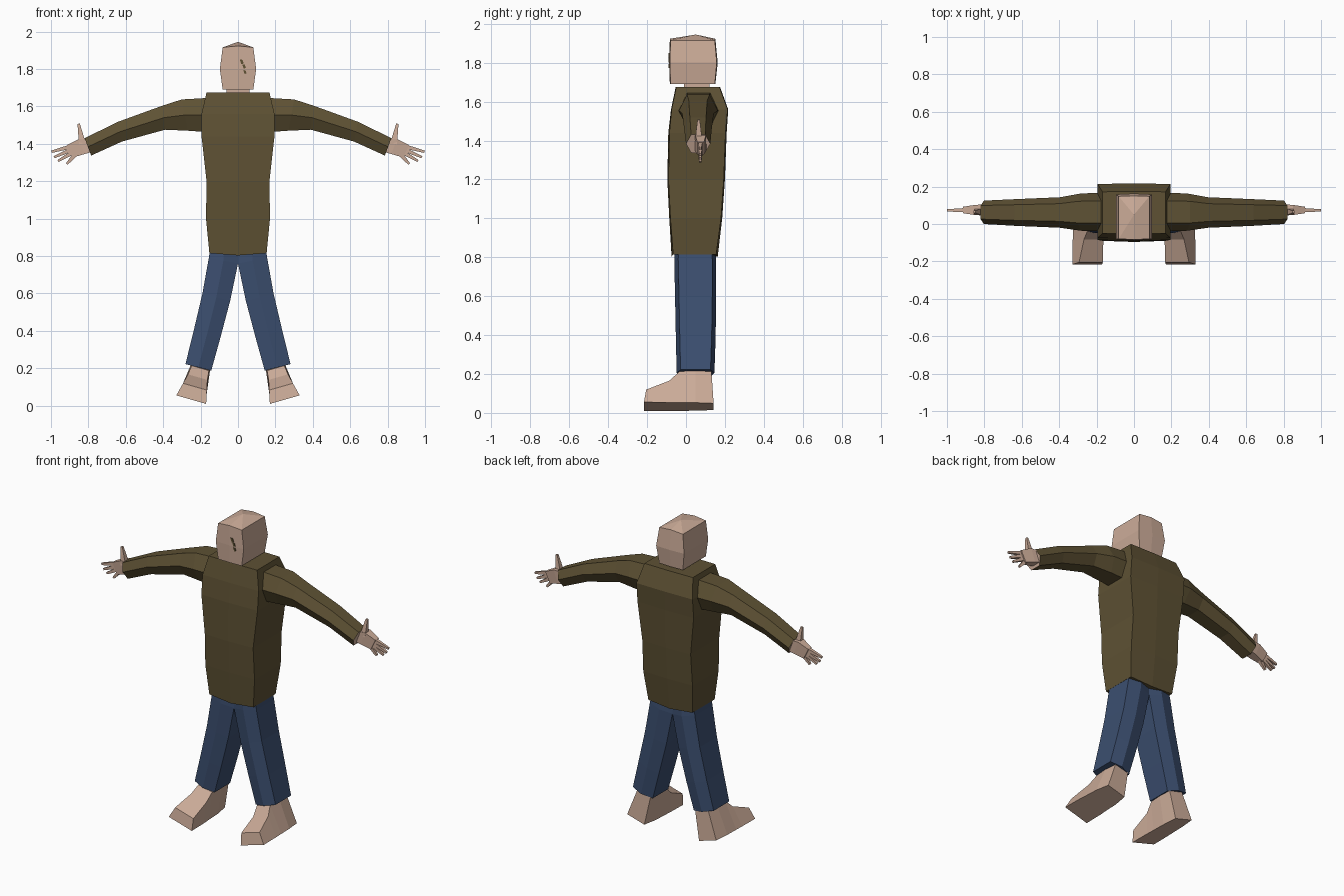
import bpy, bmesh
from math import radians, sin, cos
from mathutils import Vector

if "Cube" in bpy.data.objects:
    bpy.data.objects.remove(bpy.data.objects["Cube"])


def colour(name, rgb):
    m = bpy.data.materials.new(name)
    m.diffuse_color = (*rgb, 1)
    m.use_nodes = True
    m.node_tree.nodes["Principled BSDF"].inputs["Base Color"].default_value = m.diffuse_color
    return m


SKIN = colour("skin", (0.60, 0.41, 0.315))
OLIVE = colour("olive cloth", (0.112, 0.083, 0.034))
BLUE = colour("blue denim", (0.044, 0.077, 0.16))


def loft(bm, rings):
    """Skin a list of equal-length point rings and close both ends."""
    loops = [[bm.verts.new(p) for p in r] for r in rings]
    n = len(loops[0])
    for a, b in zip(loops, loops[1:]):
        for i in range(n):
            j = (i + 1) % n
            bm.faces.new((a[i], a[j], b[j], b[i]))
    bm.faces.new(loops[0][::-1])
    return bm.faces.new(loops[-1])


def finish(bm, name, mats, mirror=False):
    bmesh.ops.recalc_face_normals(bm, faces=bm.faces[:])
    me = bpy.data.meshes.new(name)
    bm.to_mesh(me)
    bm.free()
    ob = bpy.data.objects.new(name, me)
    bpy.context.collection.objects.link(ob)
    for m in mats:
        me.materials.append(m)
    if mirror:
        ob.modifiers.new("mirror", 'MIRROR')
    return ob


def body_ring(z, w, y0, y1, bulge=0.0, dip=0.0):
    """Six-sided ring with a slight ridge at front and back centre."""
    return [(-w, y0, z), (0, y0 - bulge, z - dip), (w, y0, z),
            (w, y1, z), (0, y1 + bulge, z - dip), (-w, y1, z)]


# Jacket body
bm = bmesh.new()
loft(bm, [body_ring(0.815, 0.153, -0.066, 0.155, 0.008, 0.012),
          body_ring(1.00, 0.171, -0.080, 0.180, 0.006),
          body_ring(1.20, 0.168, -0.090, 0.194, 0.006),
          body_ring(1.44, 0.195, -0.085, 0.203, 0.006),
          body_ring(1.56, 0.195, -0.074, 0.214, 0.003),
          body_ring(1.675, 0.168, -0.05, 0.172, 0.003)])
finish(bm, "jacket_body", [OLIVE])

# Neck
bm = bmesh.new()
loft(bm, [body_ring(1.64, 0.062, -0.01, 0.12), body_ring(1.72, 0.062, -0.01, 0.12)])
finish(bm, "neck", [SKIN])

# Head, with a low peaked crown
bm = bmesh.new()
top = loft(bm, [body_ring(1.69, 0.082, -0.08, 0.148, 0.003),
                body_ring(1.80, 0.097, -0.082, 0.158, 0.005),
                body_ring(1.915, 0.082, -0.08, 0.148, 0.003, -0.008)])
bmesh.ops.poke(bm, faces=[top])
bm.verts.ensure_lookup_table()
bm.verts[-1].co = (0, 0.05, 1.945)
finish(bm, "head", [SKIN])

# Small dark marks on the face
bm = bmesh.new()
for x, z, s in ((0.02, 1.84, 0.011), (0.032, 1.815, 0.010), (0.037, 1.785, 0.009)):
    loft(bm, [[(x - s, y, z + s), (x - s * 0.2, y, z - s * 1.4),
               (x + s, y, z - s), (x + s * 0.4, y, z + s * 0.8)]
              for y in (-0.089, -0.083)])
finish(bm, "face_marks", [OLIVE])

# Sleeves: six-sided rings from shoulder to cuff, the cuff end closed in skin
bm = bmesh.new()
rings = []
for xt, zt, xb, zb, y0, y1 in ((0.16, 1.645, 0.16, 1.462, -0.038, 0.168),
                               (0.30, 1.637, 0.27, 1.470, -0.036, 0.163),
                               (0.40, 1.605, 0.39, 1.475, -0.02, 0.143),
                               (0.64, 1.518, 0.62, 1.412, -0.01, 0.133),
                               (0.82, 1.430, 0.785, 1.337, 0.0, 0.125)):
    yc, h = (y0 + y1) / 2, (y1 - y0) * 0.29
    xm, zm = (xt + xb) / 2, (zt + zb) / 2
    rings.append([(xt, yc - h, zt), (xt, yc + h, zt), (xm, y1, zm),
                  (xb, yc + h, zb), (xb, yc - h, zb), (xm, y0, zm)])
loft(bm, rings).material_index = 1
finish(bm, "sleeves", [OLIVE, SKIN], mirror=True)


# Hands: flat palm, four fingers and a raised thumb
def finger(bm, a, b, r0, r1):
    """Tapered square finger between (x, y, z) points a and b."""
    a, b = Vector(a), Vector(b)
    side = Vector((0, 1, 0))
    up = (b - a).normalized().cross(side)
    loft(bm, [[p + (side * i + up * j) * r
               for i, j in ((-1, -1), (1, -1), (1, 1), (-1, 1))]
              for p, r in ((a, r0), (a.lerp(b, 0.55), (r0 + r1) / 2), (b, r1))])


bm = bmesh.new()
loft(bm, [[(xt, 0.075 - h, zt), (xt, 0.075 + h, zt), (xb, 0.075 + h, zb), (xb, 0.075 - h, zb)]
          for xt, zt, xb, zb, h in ((0.80, 1.425, 0.785, 1.355, 0.03),
                                    (0.85, 1.425, 0.82, 1.345, 0.027),
                                    (0.915, 1.393, 0.882, 1.327, 0.017))])
for i, tip in enumerate(((0.997, 1.357), (0.983, 1.328), (0.962, 1.308), (0.915, 1.292))):
    finger(bm, (0.902 - i * 0.009, 0.074, 1.383 - i * 0.015),
           (tip[0], 0.073, tip[1]), 0.011, 0.006)
finger(bm, (0.832, 0.065, 1.40), (0.852, 0.065, 1.507), 0.018, 0.006)
finish(bm, "hands", [SKIN], mirror=True)

# Trouser legs: spread outwards with a tilted hem
bm = bmesh.new()
rings = []
for xi, zi, xo, zo, y0, y1 in ((0.0, 0.84, 0.145, 0.86, -0.058, 0.15),
                               (0.0, 0.76, 0.156, 0.79, -0.06, 0.155),
                               (0.042, 0.56, 0.190, 0.60, -0.056, 0.155),
                               (0.095, 0.36, 0.237, 0.40, -0.052, 0.152),
                               (0.143, 0.187, 0.281, 0.222, -0.048, 0.146)):
    xc, zc, e = (xi + xo) / 2, (zi + zo) / 2, 0.02
    rings.append([(xi, y0 + e, zi), (xc, y0, zc), (xo, y0 + e, zo),
                  (xo, y1 - e, zo), (xc, y1, zc), (xi, y1 - e, zi)])
loft(bm, rings)
finish(bm, "trouser_legs", [BLUE], mirror=True)

# Feet: wedge shape rolled to follow the leg, soles tipped outwards
roll = radians(16)
across = Vector((cos(roll), 0, sin(roll)))
rise = Vector((-sin(roll), 0, cos(roll)))
sole = Vector((0.25, 0, 0.032))
bm = bmesh.new()
rings = []
for y_top, y_bot, h, w_top, w_bot in ((0.13, 0.142, 0.19, 0.046, 0.062),
                                      (0.05, 0.05, 0.19, 0.052, 0.075),
                                      (-0.035, -0.035, 0.175, 0.048, 0.078),
                                      (-0.082, -0.09, 0.125, 0.054, 0.081),
                                      (-0.205, -0.216, 0.072, 0.066, 0.083)):
    rings.append([sole + across * s * w + rise * k + Vector((0, y, 0))
                  for s, w, k, y in ((-1, w_bot, 0, y_bot), (1, w_bot, 0, y_bot),
                                     (1, w_top, h, y_top), (-1, w_top, h, y_top))])
loft(bm, rings)
finish(bm, "feet", [SKIN], mirror=True)
